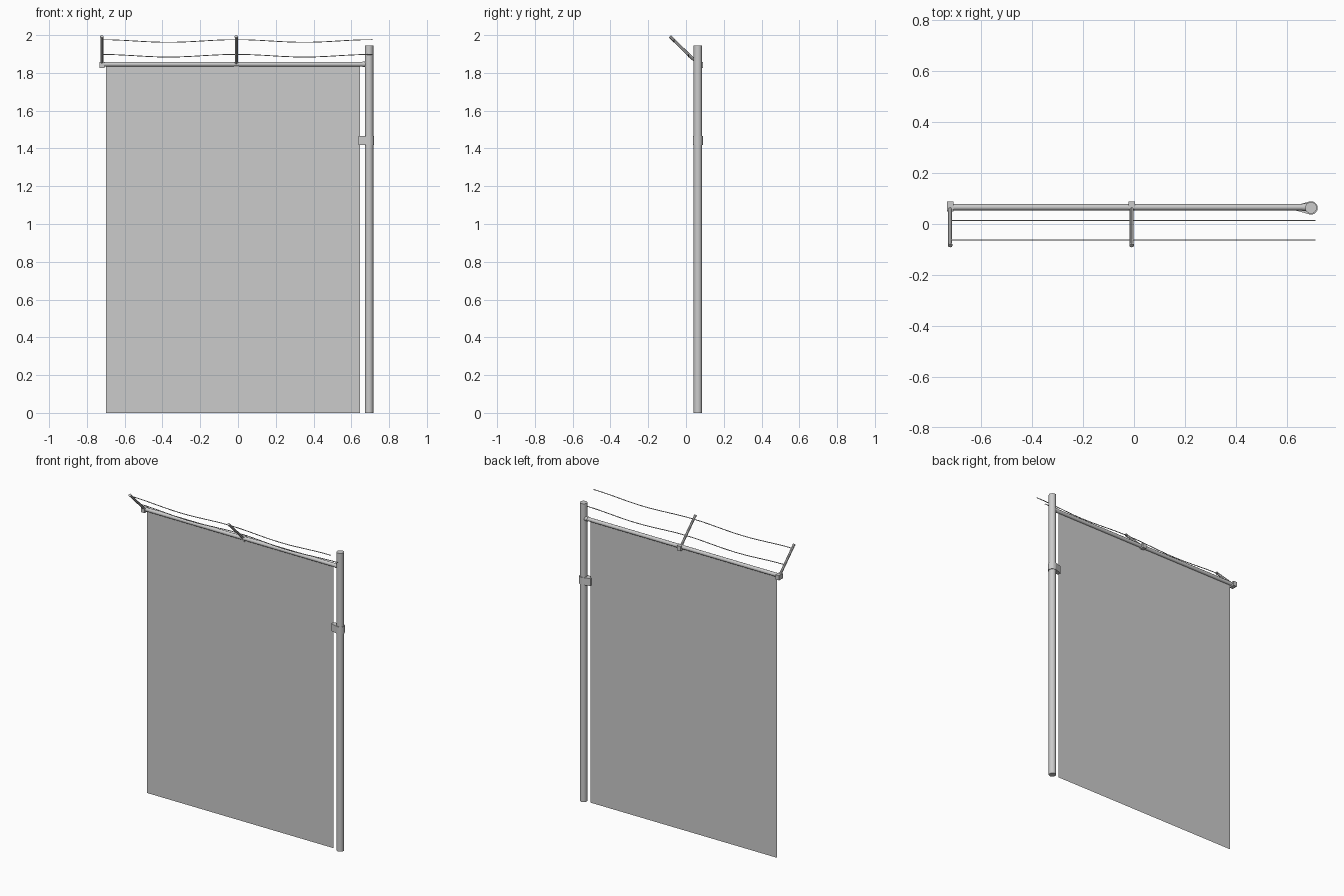
import bpy, math
from mathutils import Vector

if "Cube" in bpy.data.objects:
    bpy.data.objects.remove(bpy.data.objects["Cube"])

Y = 0.063          # plane of the fence
RAIL_Z = 1.846
POST_X = 0.694


def rod(name, a, b, r, sides=12):
    a, b = Vector(a), Vector(b)
    d = b - a
    bpy.ops.mesh.primitive_cylinder_add(vertices=sides, radius=r, depth=d.length, location=(a + b) / 2)
    ob = bpy.context.object
    ob.name = name
    ob.rotation_euler = d.to_track_quat('Z', 'Y').to_euler()
    bpy.ops.object.shade_smooth_by_angle(angle=math.radians(40))
    return ob


def box(name, lo, hi):
    lo, hi = Vector(lo), Vector(hi)
    bpy.ops.mesh.primitive_cube_add(size=1, location=(lo + hi) / 2)
    ob = bpy.context.object
    ob.name = name
    ob.scale = hi - lo
    return ob


def mesh(name, verts, faces):
    me = bpy.data.meshes.new(name)
    me.from_pydata(verts, [], faces)
    ob = bpy.data.objects.new(name, me)
    bpy.context.collection.objects.link(ob)
    return ob


def prism(name, outline, z0, z1):
    n = len(outline)
    verts = [(x, y, z) for z in (z0, z1) for x, y in outline]
    faces = [tuple(range(n))[::-1], tuple(range(n, 2 * n))]
    faces += [(i, (i + 1) % n, n + (i + 1) % n, n + i) for i in range(n)]
    return mesh(name, verts, faces)


def teardrop(r, tip_x, half):
    # round band around the post, narrowing to a flat tab towards the panel
    pts = [(tip_x, Y + half), (tip_x, Y - half)]
    for i in range(13):
        a = math.radians(-120 + 20 * i)
        pts.append((POST_X + r * math.cos(a), Y + r * math.sin(a)))
    return pts


# post and top rail
rod("post", (POST_X, Y, 0), (POST_X, Y, 1.945), 0.0225, 16)
rod("top_rail", (-0.725, Y + 0.003, RAIL_Z), (0.675, Y + 0.003, RAIL_Z), 0.0122)

# clamp band with its tab, and rail end cup
prism("post_clamp", teardrop(0.0265, 0.638, 0.011), 1.418, 1.466)
rod("rail_end_cup", (0.66, Y + 0.003, RAIL_Z), (0.68, Y + 0.003, RAIL_Z), 0.0145)

# thin mesh panel
mesh("fence_panel",
     [(-0.70, Y, 0), (0.646, Y, 0), (0.646, Y, RAIL_Z - 0.008), (-0.70, Y, RAIL_Z - 0.008)],
     [(0, 1, 2, 3)])

# slanted arms with base brackets
ARMS = {"end": -0.721, "middle": -0.009}
for label, x in ARMS.items():
    rod(label + "_arm", (x, 0.062, RAIL_Z + 0.004), (x, -0.084, 1.992), 0.008, 8)
    rod(label + "_arm_tip", (x, -0.080, 1.988), (x, -0.085, 1.993), 0.0092, 8)
    front = 0.05 if label == "end" else 0.058
    box(label + "_bracket", (x - 0.013, front, 1.827), (x + 0.013, 0.089, 1.858))

# sagging wires: two spans each
for label, y, z in (("upper", -0.063, 1.976), ("lower", 0.014, 1.898)):
    cu = bpy.data.curves.new(label + "_wire", 'CURVE')
    cu.dimensions = '3D'
    cu.bevel_depth = 0.0025
    cu.bevel_resolution = 1
    cu.use_fill_caps = True
    n = 24
    sp = cu.splines.new('POLY')
    sp.points.add(n)
    for i, p in enumerate(sp.points):
        t = i / n
        sag = 0.014 * math.sin(math.pi * ((2 * t) % 1)) ** 2
        p.co = (-0.728 + 1.440 * t, y, z - sag, 1)
    bpy.context.collection.objects.link(bpy.data.objects.new(label + "_wire", cu))
